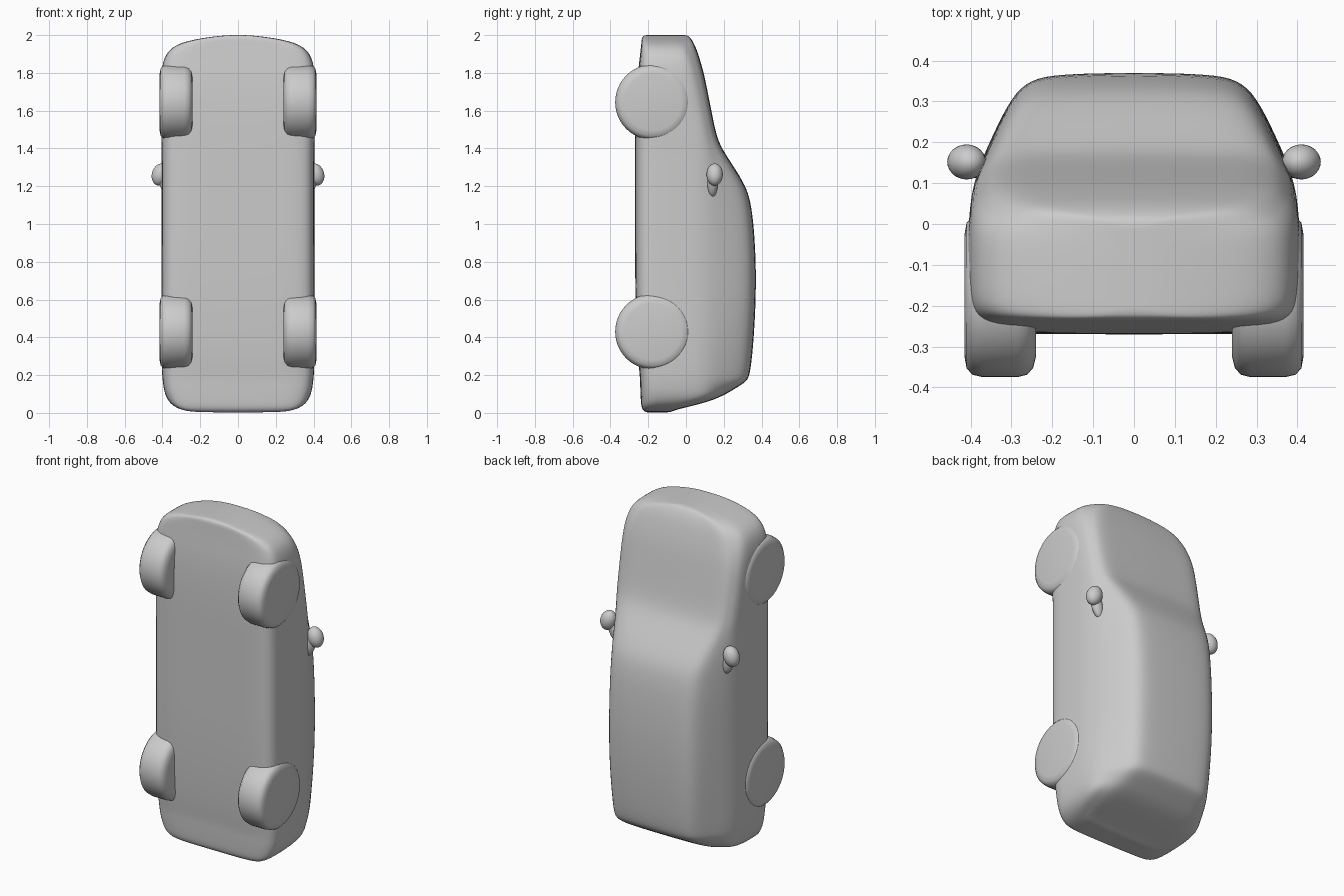
import bpy, bmesh, math
from mathutils import Matrix

cube = bpy.data.objects.get("Cube")
if cube:
    bpy.data.objects.remove(cube, do_unlink=True)

grey = bpy.data.materials.new("Plain grey")
grey.use_nodes = True
grey.diffuse_color = (0.6, 0.6, 0.6, 1)
grey.node_tree.nodes["Principled BSDF"].inputs["Base Color"].default_value = (0.6, 0.6, 0.6, 1)


def add_object(name, bm):
    """Turn a bmesh into a smooth grey object."""
    bmesh.ops.recalc_face_normals(bm, faces=bm.faces)
    mesh = bpy.data.meshes.new(name)
    bm.to_mesh(mesh)
    bm.free()
    mesh.materials.append(grey)
    for p in mesh.polygons:
        p.use_smooth = True
    obj = bpy.data.objects.new(name, mesh)
    bpy.context.collection.objects.link(obj)
    return obj


# Body stations, tail to nose: z, floor y, top y, half width, top half width
STATIONS = [
    (0.003, -0.200, -0.100, 0.10, 0.10),
    (0.004, -0.215, -0.080, 0.24, 0.23),
    (0.018, -0.232, -0.050, 0.31, 0.28),
    (0.045, -0.238, 0.070, 0.355, 0.29),
    (0.080, -0.240, 0.180, 0.380, 0.29),
    (0.125, -0.242, 0.255, 0.393, 0.285),
    (0.165, -0.243, 0.322, 0.398, 0.285),
    (0.200, -0.245, 0.338, 0.402, 0.285),
    (0.300, -0.255, 0.352, 0.406, 0.29),
    (0.500, -0.265, 0.367, 0.406, 0.30),
    (0.750, -0.270, 0.374, 0.404, 0.30),
    (1.000, -0.270, 0.360, 0.404, 0.30),
    (1.120, -0.270, 0.342, 0.404, 0.30),
    (1.200, -0.270, 0.318, 0.404, 0.305),
    (1.300, -0.270, 0.256, 0.404, 0.32),
    (1.380, -0.270, 0.203, 0.404, 0.335),
    (1.450, -0.270, 0.165, 0.406, 0.345),
    (1.600, -0.268, 0.135, 0.408, 0.35),
    (1.720, -0.262, 0.112, 0.410, 0.35),
    (1.800, -0.255, 0.095, 0.407, 0.34),
    (1.870, -0.246, 0.075, 0.395, 0.32),
    (1.925, -0.240, 0.057, 0.365, 0.29),
    (1.962, -0.236, 0.040, 0.30, 0.25),
    (1.985, -0.234, 0.025, 0.19, 0.16),
    (1.998, -0.225, 0.012, 0.08, 0.07),
    (2.000, -0.205, -0.010, 0.03, 0.03),
]


def half_section(yb, yt, w, wt):
    """Half outline from floor centre to roof centre."""
    ys = min(0.10, yt - 0.07)      # shoulder line
    k = yt - ys
    side = ys - yb
    return [
        (0, yb), (0.5 * w, yb), (0.87 * w, yb + 0.003),
        (0.98 * w, yb + 0.12 * side), (w, yb + 0.32 * side),
        (w, yb + 0.65 * side), (0.985 * w, ys),
        (0.5 * (0.96 * w + wt), ys + 0.45 * k),
        (wt, ys + 0.78 * k), (0.85 * wt, ys + 0.94 * k),
        (0.6 * wt, yt - 0.003), (0, yt),
    ]


# Body shell lofted through the stations, smoothed by subdivision
bm = bmesh.new()
rings = []
for z, yb, yt, w, wt in STATIONS:
    half = half_section(yb, yt, w, wt)
    outline = half + [(-x, y) for x, y in half[-2:0:-1]]
    rings.append([bm.verts.new((x, y, z)) for x, y in outline])
n = len(rings[0])
for a, b in zip(rings, rings[1:]):
    for i in range(n):
        j = (i + 1) % n
        bm.faces.new((a[i], a[j], b[j], b[i]))
# Close the ends with strips running side to side
for r in (rings[0], rings[-1]):
    bm.faces.new((r[0], r[1], r[-1]))
    for i in range(1, n // 2 - 1):
        bm.faces.new((r[i], r[i + 1], r[n - i - 1], r[n - i]))
    bm.faces.new((r[n // 2 - 1], r[n // 2], r[n // 2 + 1]))
body = add_object("car_body", bm)
sub = body.modifiers.new("Smooth", 'SUBSURF')
sub.levels = sub.render_levels = 2


# Wheels: rounded tyres, axle across the car
def wheel(name, side, z):
    bm = bmesh.new()
    profile = [(0, 0.240), (0.15, 0.240), (0.178, 0.247), (0.194, 0.262),
               (0.200, 0.285), (0.200, 0.370), (0.194, 0.396),
               (0.178, 0.410), (0.15, 0.415), (0, 0.415)]
    steps = 48
    loops = []
    for i in range(steps):
        a = 2 * math.pi * i / steps
        loops.append([bm.verts.new((side * x, -0.175 + r * math.cos(a), z + r * math.sin(a)))
                      for r, x in profile])
    for i in range(steps):
        a, b = loops[i], loops[(i + 1) % steps]
        for k in range(len(profile) - 1):
            bm.faces.new((a[k], a[k + 1], b[k + 1], b[k]))
    bmesh.ops.remove_doubles(bm, verts=bm.verts, dist=1e-5)
    add_object(name, bm)


# Door mirrors: rounded housing and a short stalk into the door
def blob(name, centre, size, tilt=0.0):
    bm = bmesh.new()
    matrix = (Matrix.Translation(centre) @ Matrix.Rotation(tilt, 4, 'Y')
              @ Matrix.Diagonal((*size, 1)))
    bmesh.ops.create_uvsphere(bm, u_segments=24, v_segments=16, radius=1, matrix=matrix)
    add_object(name, bm)


for side, label in ((1, "left"), (-1, "right")):
    wheel("rear_wheel_" + label, side, 0.43)
    wheel("front_wheel_" + label, side, 1.645)
    blob("mirror_housing_" + label, (side * 0.410, 0.152, 1.262), (0.046, 0.043, 0.060), side * -0.3)
    blob("mirror_stalk_" + label, (side * 0.380, 0.140, 1.215), (0.035, 0.028, 0.075), side * 0.3)
